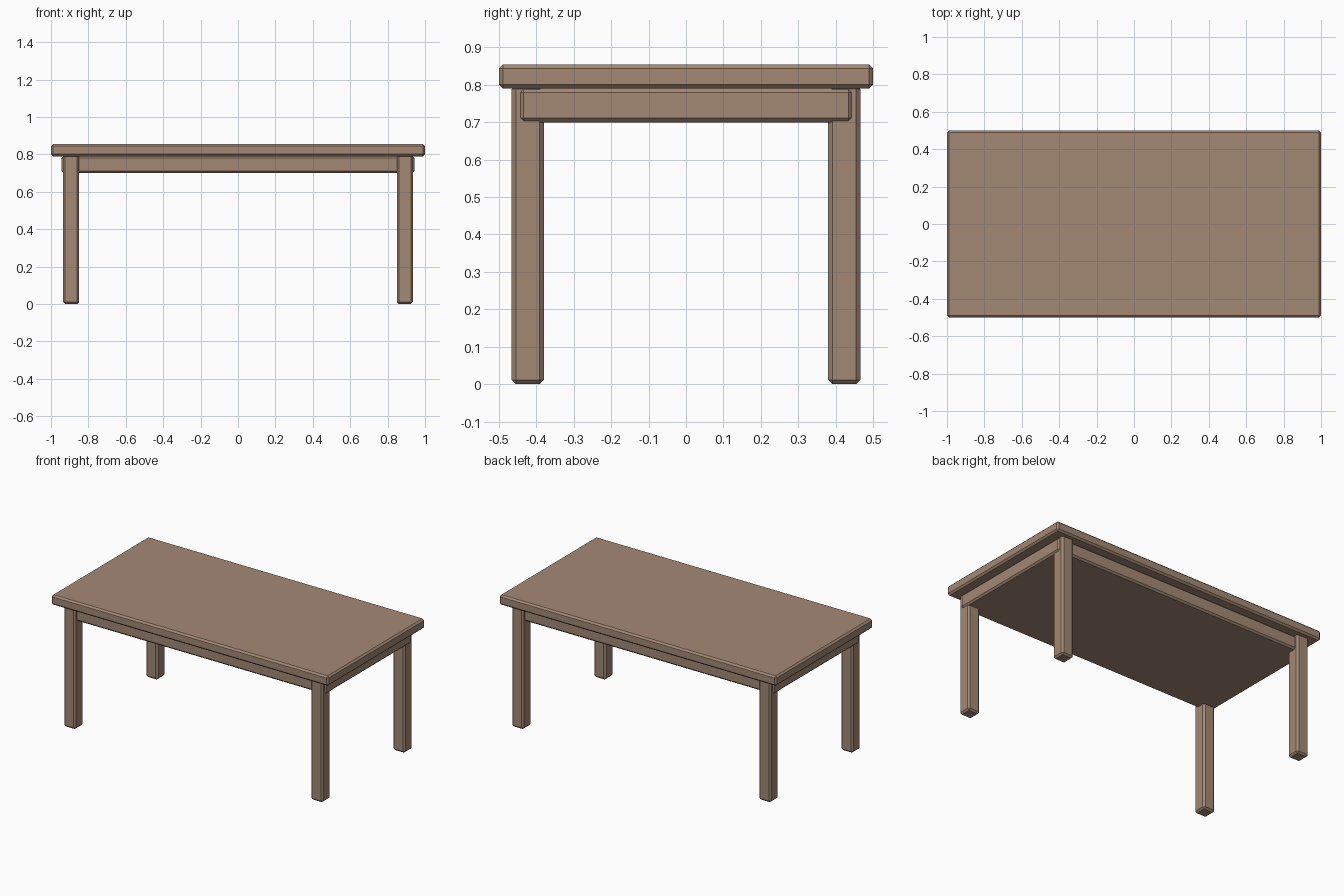
import bpy
import bmesh
from mathutils import Vector

cube = bpy.data.objects.get("Cube")
if cube:
    bpy.data.objects.remove(cube, do_unlink=True)

# Single wood colour
wood = bpy.data.materials.new("brown wood")
wood.use_nodes = True
color = (0.366, 0.250, 0.178, 1.0)
wood.diffuse_color = color
wood.node_tree.nodes["Principled BSDF"].inputs["Base Color"].default_value = color


def chamfered_box(name, low, high, chamfer=0.011):
    """Flat-shaded box between two corners, with one-step chamfered edges."""
    low, high = Vector(low), Vector(high)
    bm = bmesh.new()
    bmesh.ops.create_cube(bm, size=1)
    bmesh.ops.scale(bm, vec=high - low, verts=bm.verts)
    bmesh.ops.bevel(bm, geom=bm.edges[:], offset=chamfer, segments=1,
                    affect='EDGES', clamp_overlap=True)
    mesh = bpy.data.meshes.new(name)
    bm.to_mesh(mesh)
    bm.free()
    mesh.materials.append(wood)
    obj = bpy.data.objects.new(name, mesh)
    obj.location = (low + high) / 2
    bpy.context.collection.objects.link(obj)
    return obj


# Table top and the solid apron block beneath it
chamfered_box("table_top", (-1, -0.5, 0.79), (1, 0.5, 0.855))
chamfered_box("apron", (-0.943, -0.445, 0.70), (0.943, 0.445, 0.791))

# Four legs: slightly proud of the apron at front and back
LEG_X, LEG_Y, HALF, LEG_TOP = 0.892, 0.423, 0.043, 0.80
for side, sx in (("right", -1), ("left", 1)):
    for end, sy in (("front", -1), ("back", 1)):
        x, y = sx * LEG_X, sy * LEG_Y
        chamfered_box(f"{end}_{side}_leg",
                      (x - HALF, y - HALF, 0), (x + HALF, y + HALF, LEG_TOP))
